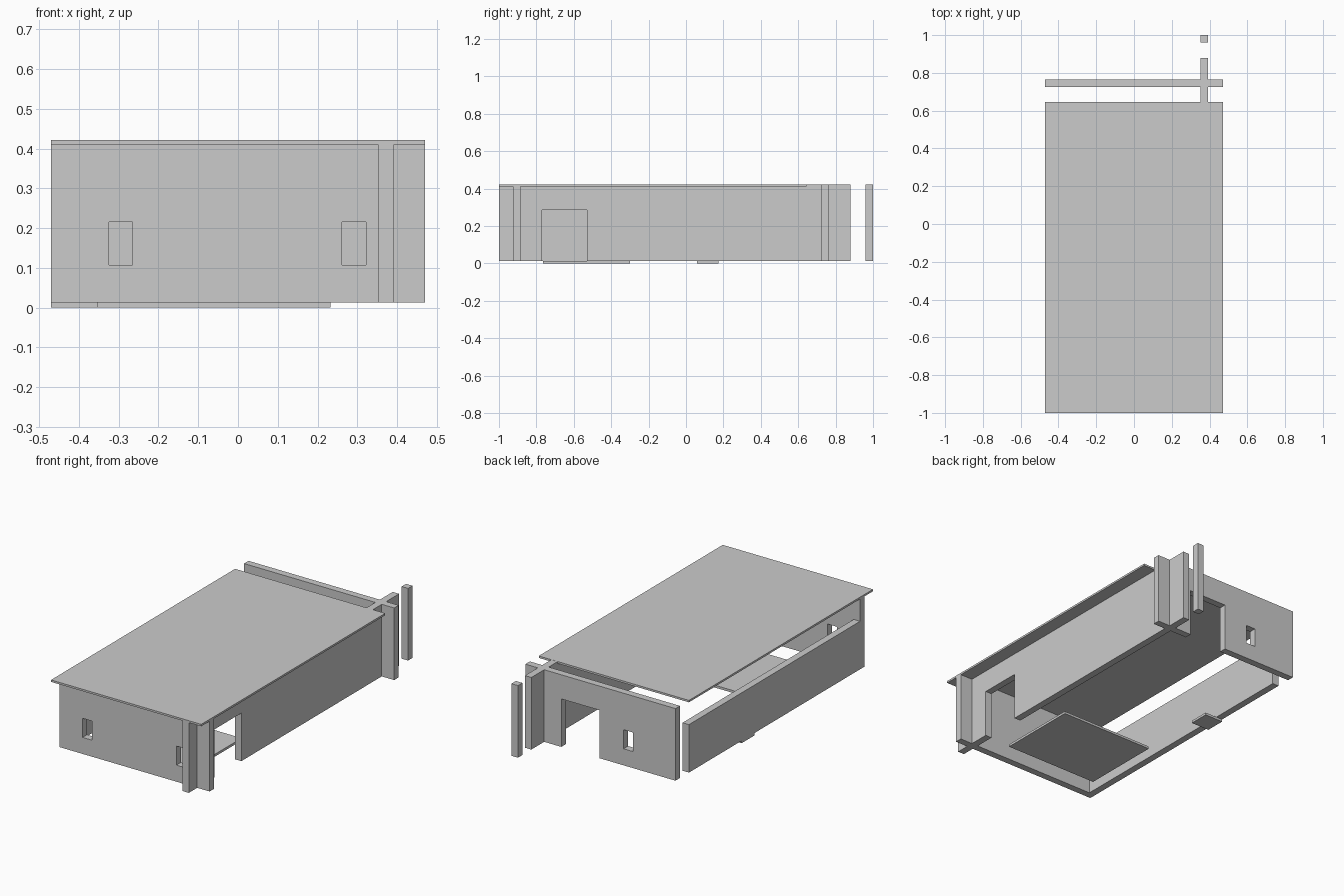
import bpy

if "Cube" in bpy.data.objects:
    bpy.data.objects.remove(bpy.data.objects["Cube"])

Z0, TOP, LOW = 0.0135, 0.4215, 0.285   # wall base, full height, door / low wall height


def box(name, x, y, z):
    """Axis-aligned box from (min, max) ranges."""
    bpy.ops.mesh.primitive_cube_add(size=1, location=[(r[0] + r[1]) / 2 for r in (x, y, z)])
    ob = bpy.context.object
    ob.name = ob.data.name = name
    ob.scale = [r[1] - r[0] for r in (x, y, z)]
    bpy.ops.object.transform_apply(location=False, rotation=False, scale=True)
    return ob


def cut(wall, x, y, z):
    """Cut a box-shaped opening through a wall."""
    cutter = box("cutter", x, y, z)
    cutter.hide_render = True
    mod = wall.modifiers.new("opening", "BOOLEAN")
    mod.operation, mod.solver, mod.object = "DIFFERENCE", "EXACT", cutter
    bpy.context.view_layer.objects.active = wall
    bpy.ops.object.modifier_apply(modifier=mod.name)
    bpy.data.objects.remove(cutter)


WIN = (0.107, 0.215)
DOOR = (Z0 - 0.1, LOW)

# Flat roof slab
box("roof", (-0.47, 0.47), (-1.0, 0.645), (0.411, 0.422))

# Front wall with two windows
front = box("front_wall", (-0.47, 0.47), (-0.925, -0.885), (Z0, TOP))
for x in (-0.295, 0.292):
    cut(front, (x - 0.03, x + 0.03), (-0.98, -0.83), WIN)

# Back wall with one window and a doorway
back = box("back_wall", (-0.47, 0.47), (0.725, 0.765), (Z0, TOP))
cut(back, (-0.205, -0.145), (0.67, 0.82), WIN)
cut(back, (0.005, 0.245), (0.67, 0.82), DOOR)

# Right wall with a doorway, crossing the front and back walls
right = box("right_wall", (0.352, 0.392), (-1.0, 0.88), (Z0, TOP))
cut(right, (0.3, 0.45), (-0.77, -0.53), DOOR)

# Free-standing post in line with the right wall
box("post", (0.352, 0.392), (0.96, 1.0), (Z0, TOP))

# Low left wall
box("left_wall", (-0.47, -0.43), (-0.885, 0.645), (Z0, LOW))

# Floor plates
box("floor_plate", (-0.355, 0.233), (-0.765, -0.3), (0.0, 0.0135))
box("side_step", (-0.47, -0.355), (0.06, 0.175), (0.0, 0.0135))
